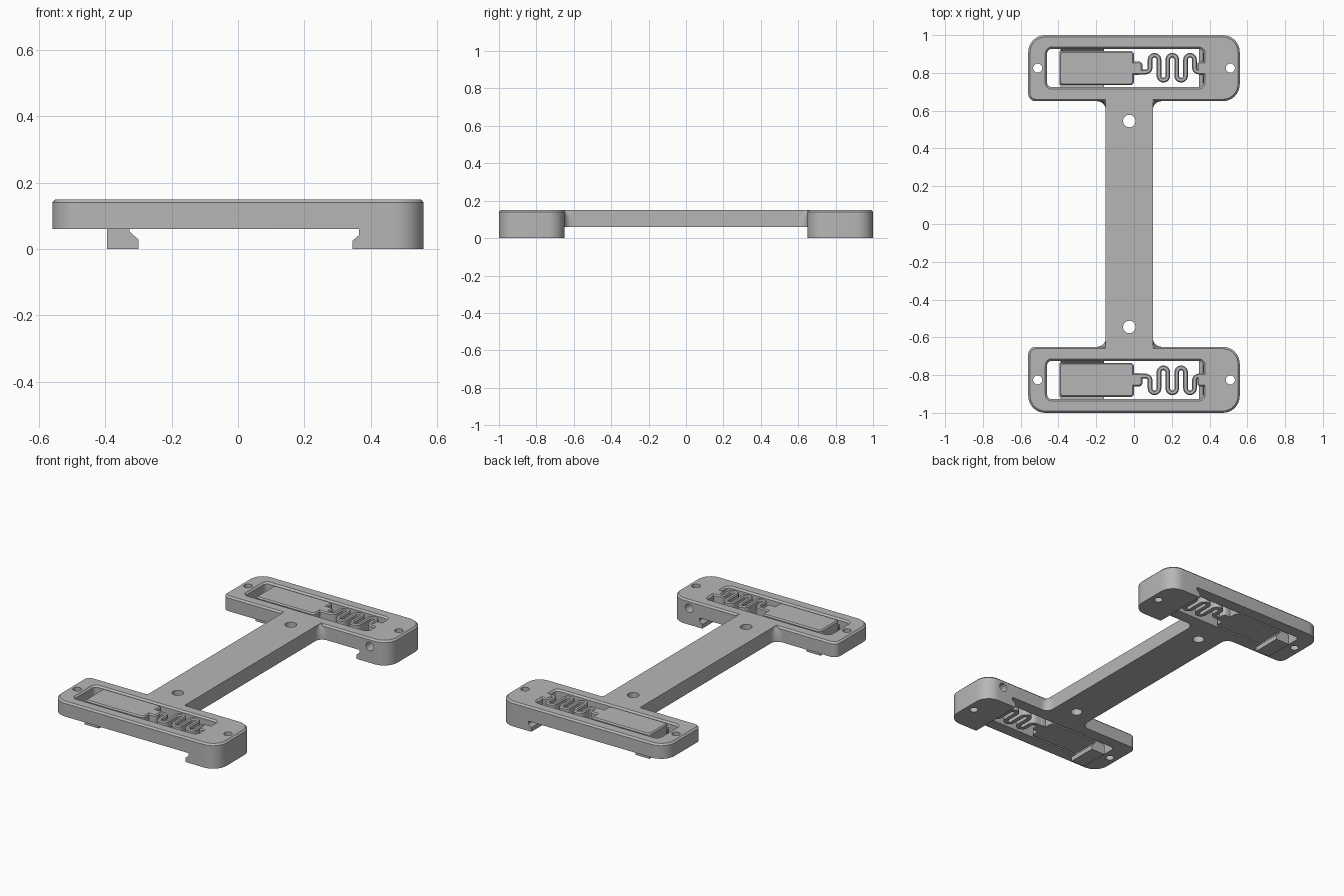
import bpy, bmesh, math
from mathutils import Vector

if "Cube" in bpy.data.objects:
    bpy.data.objects.remove(bpy.data.objects["Cube"], do_unlink=True)

TOP, MID, EDGE = 0.15, 0.06, 0.01
YC = 0.825  # centre line of each clamp head

grey = bpy.data.materials.new("light grey plastic")
grey.use_nodes = True
grey.diffuse_color = (0.47, 0.47, 0.47, 1)
grey.node_tree.nodes["Principled BSDF"].inputs["Base Color"].default_value = grey.diffuse_color


def loft(name, rings, side=1):
    """Join rings of 3D points and cap both ends; side mirrors in y."""
    bm = bmesh.new()
    loops = [[bm.verts.new((x, y * side, z)) for x, y, z in r] for r in rings]
    n = len(loops[0])
    for a, b in zip(loops, loops[1:]):
        for i in range(n):
            bm.faces.new((a[i], a[(i + 1) % n], b[(i + 1) % n], b[i]))
    bm.faces.new(loops[0])
    bm.faces.new(loops[-1])
    bmesh.ops.recalc_face_normals(bm, faces=bm.faces)
    mesh = bpy.data.meshes.new(name)
    bm.to_mesh(mesh)
    bm.free()
    mesh.materials.append(grey)
    ob = bpy.data.objects.new(name, mesh)
    bpy.context.collection.objects.link(ob)
    return ob


def rounded(x0, x1, y0, y1, radii, z, inset=0.0, seg=8):
    """Rounded rectangle; radii start at the low corner and run anticlockwise."""
    pts = []
    corners = [(x0, y0, 1, 1), (x1, y0, -1, 1), (x1, y1, -1, -1), (x0, y1, 1, -1)]
    for k, (cx, cy, sx, sy) in enumerate(corners):
        r = radii[k]
        for i in range(seg + 1):
            a = math.pi * (1 + k / 2 + i / seg / 2)
            pts.append((cx + sx * r + (r - inset) * math.cos(a),
                        cy + sy * r + (r - inset) * math.sin(a), z))
    return pts


def circle(x, y, r, z, n=32):
    return [(x + r * math.cos(math.tau * i / n), y + r * math.sin(math.tau * i / n), z)
            for i in range(n)]


def profile_xz(name, pts, y0, y1, side=1):
    return loft(name, [[(x, y, z) for x, z in pts] for y in (y0, y1)], side)


def cut(ob, cutter):
    mod = ob.modifiers.new("cut", 'BOOLEAN')
    mod.operation, mod.solver, mod.object = 'DIFFERENCE', 'EXACT', cutter
    bpy.context.view_layer.objects.active = ob
    bpy.ops.object.modifier_apply(modifier=mod.name)
    bpy.data.objects.remove(cutter, do_unlink=True)


def smooth(ob):
    bpy.ops.object.select_all(action='DESELECT')
    ob.select_set(True)
    bpy.context.view_layer.objects.active = ob
    bpy.ops.object.shade_smooth_by_angle(angle=math.radians(30))


def arc(cx, cy, r, a0, a1, n=10):
    return [Vector((cx + r * math.cos(math.radians(a0 + (a1 - a0) * i / n)),
                    cy + r * math.sin(math.radians(a0 + (a1 - a0) * i / n)))) for i in range(n + 1)]


def spring_path():
    """Meander from the slider neck to the fixed end of the window."""
    first, pitch, low, high = 0.085, 0.047, 0.785, 0.87
    r = pitch / 2
    path = [Vector((0.0, 0.805))] + arc(first - r, 0.805 + r, r, -90, 0)
    for i in range(5):
        cx = first + pitch * (i + 0.5)
        path += arc(cx, high, r, 180, 0) if i % 2 == 0 else arc(cx, low, r, 180, 360)
    path += arc(first + pitch * 5 + r, 0.805 + r, r, 180, 270)
    return path + [Vector((0.375, 0.805))]


def sweep(name, path, side):
    section = [(-0.0125, MID), (0.0125, MID), (0.0125, TOP - 0.007),
               (0.007, TOP), (-0.007, TOP), (-0.0125, TOP - 0.007)]
    rings = []
    for i, p in enumerate(path):
        d = (path[min(i + 1, len(path) - 1)] - path[max(i - 1, 0)]).normalized()
        rings.append([(p.x - d.y * o, p.y + d.x * o, z) for o, z in section])
    return loft(name, rings, side)


def block(name, box, r, side, z0=MID, bevel=0.007):
    radii = (r,) * 4
    return loft(name, [rounded(*box, radii, z0), rounded(*box, radii, TOP - bevel),
                       rounded(*box, radii, TOP, bevel)], side)


def build_head(label, side):
    # frame with rail hook, window, screw holes and side hole
    outer, radii = (-0.56, 0.56, 0.65, 1.0), (0.04, 0.09, 0.09, 0.09)
    frame = loft(label + "_frame", [rounded(*outer, radii, 0), rounded(*outer, radii, TOP - EDGE),
                                    rounded(*outer, radii, TOP, EDGE)], side)
    hook = [(-0.7, -0.1), (0.345, -0.1), (0.345, 0.025), (0.365, 0.042), (0.365, MID), (-0.7, MID)]
    cut(frame, profile_xz("hook_cutter", hook, 0.5, 1.2, side))
    window, wr = (-0.46, 0.367, 0.724, 0.927), (0.025,) * 4
    cut(frame, loft("window_cutter", [rounded(*window, wr, 0.05), rounded(*window, wr, TOP - EDGE),
                                      rounded(*window, wr, TOP + EDGE, -2 * EDGE)], side))
    for x in (-0.51, 0.51):
        cut(frame, loft("screw_cutter", [circle(x, YC, 0.024, z) for z in (-0.1, 0.3)], side))
    side_hole = [(x, z) for x, z, _ in circle(0.435, 0.1, 0.026, 0)]
    cut(frame, profile_xz("side_hole_cutter", side_hole, 0.6, 0.76, side))

    # sliding latch with its hooked foot
    latch = block(label + "_latch", (-0.395, 0.0, 0.735, 0.916), 0.02, side)
    foot_pts = [(-0.395, MID + 0.001), (-0.395, 0), (-0.30, 0), (-0.30, 0.028),
                (-0.327, 0.053), (-0.327, MID + 0.001)]
    foot = profile_xz(label + "_latch_foot", foot_pts, 0.735, 0.916, side)

    # guide ribs in the gaps beside the latch
    ribs = []
    for y, d in ((0.72, 0.015), (0.931, -0.015)):
        pts = [(y, 0.075), (y + d, 0.1), (y + d, 0.11), (y, 0.135)]
        ribs.append(loft(label + "_guide_rib",
                         [[(x, py, pz) for py, pz in pts] for x in (-0.39, -0.16)], side))

    # meander spring and its two anchors
    spring = sweep(label + "_spring", spring_path(), side)
    neck = block(label + "_spring_neck", (-0.02, 0.045, 0.79, 0.86), 0.02, side)
    anchor = block(label + "_spring_anchor", (0.335, 0.385, 0.79, 0.86), 0.015, side)

    # webs where the head meets the bar, sloped at the top
    webs = []
    for x, sx in ((-0.15, -1), (0.10, 1)):
        rings = []
        for z, r in ((MID, 0.045), (0.115, 0.045), (TOP - 0.002, 0.008)):
            curve = [(x + sx * (r - r * math.cos(math.radians(a))),
                      0.65 - r + r * math.sin(math.radians(a)), z) for a in range(0, 91, 15)]
            rings.append(curve + [(x + sx * r, 0.655, z), (x - sx * 0.005, 0.655, z),
                                  (x - sx * 0.005, 0.65 - r, z)])
        webs.append(loft(label + "_corner_web", rings, side))
    for ob in [frame, latch, foot, spring, neck, anchor] + ribs + webs:
        smooth(ob)


build_head("back", 1)
build_head("front", -1)

# connecting bar with two mounting holes
bar_pts = [(-0.15, MID), (0.10, MID), (0.10, TOP), (-0.15, TOP)]
bar = profile_xz("connecting_bar", bar_pts, -0.66, 0.66)
for y in (-0.545, 0.545):
    cut(bar, loft("mount_cutter", [circle(-0.025, y, 0.033, z) for z in (0, 0.3)]))
smooth(bar)
